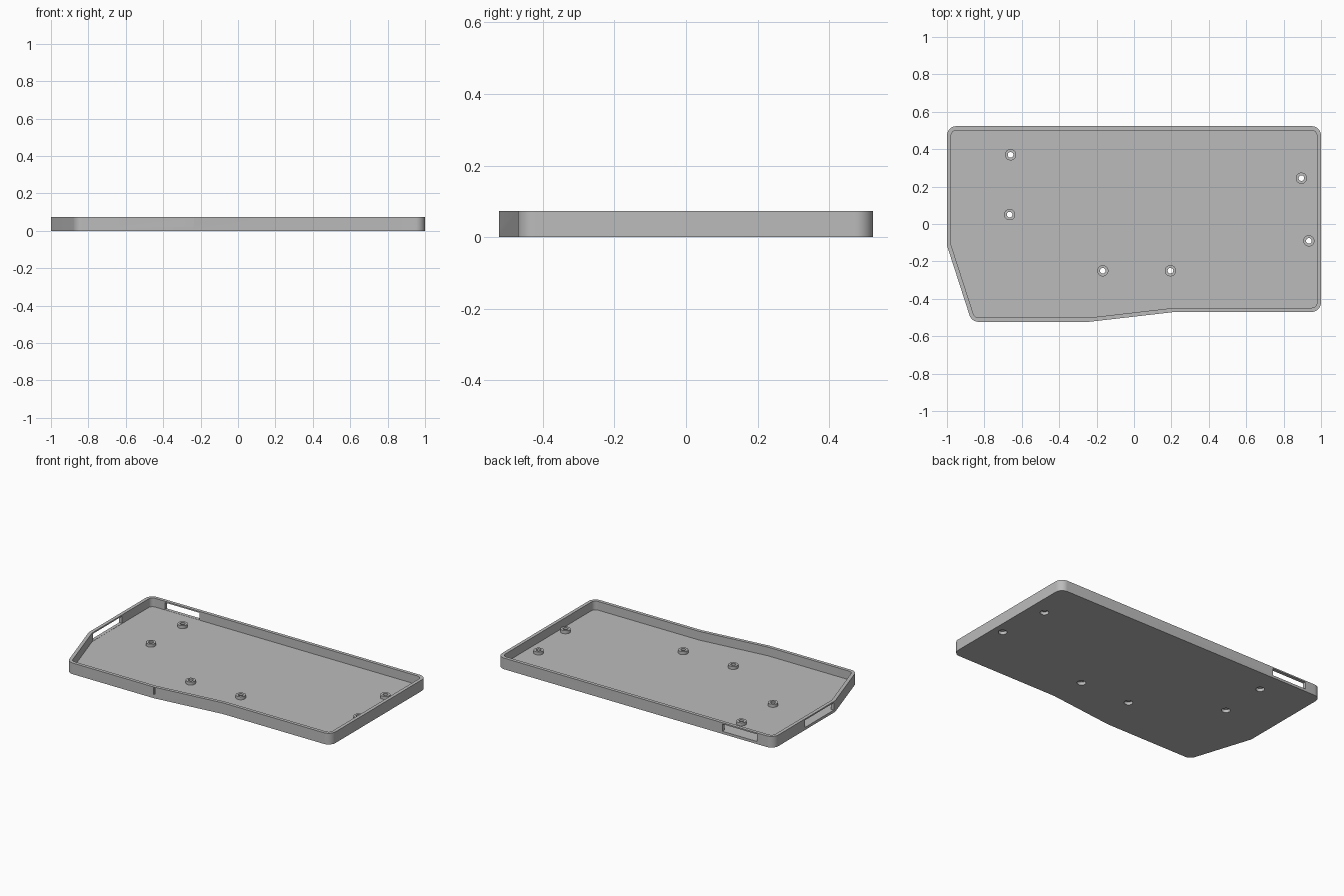
import bpy, bmesh, math
from mathutils import Vector

cube = bpy.data.objects.get("Cube")
if cube:
    bpy.data.objects.remove(cube, do_unlink=True)

HEIGHT, FLOOR, WALL = 0.073, 0.016, 0.022
BOSS_TOP, RECESS_TOP = 0.036, 0.02
BOSS_R, RECESS_R, HOLE_R = 0.03, 0.026, 0.015

grey = bpy.data.materials.new("plain grey")
grey.use_nodes = True
grey.diffuse_color = (0.5, 0.5, 0.5, 1)
grey.node_tree.nodes["Principled BSDF"].inputs["Base Color"].default_value = (0.5, 0.5, 0.5, 1)

# Sharp corners of the case outline, counter-clockwise, with corner radius
OUTLINE = [(-0.868, -0.523, 0.05), (-0.24, -0.523, 0), (0.22, -0.47, 0), (1, -0.47, 0.05),
           (1, 0.523, 0.05), (-1, 0.523, 0.05), (-1, -0.115, 0.03)]


def rounded_outline(inset):
    """Offset the outline inwards and round its corners."""
    n = len(OUTLINE)
    pts = [Vector(p[:2]) for p in OUTLINE]
    sharp = []
    for i in range(n):
        a = (pts[i] - pts[i - 1]).normalized()
        b = (pts[(i + 1) % n] - pts[i]).normalized()
        na, nb = Vector((-a.y, a.x)), Vector((-b.y, b.x))
        sharp.append(pts[i] + (na + nb) * inset / (1 + na.dot(nb)))
    result = []
    for i, p in enumerate(sharp):
        r = OUTLINE[i][2] - inset
        if r <= 0:
            result.append(p)
            continue
        a = (p - sharp[i - 1]).normalized()
        b = (sharp[(i + 1) % n] - p).normalized()
        turn = math.atan2(a.x * b.y - a.y * b.x, a.dot(b))
        start = p - a * r * math.tan(turn / 2)
        centre = start + Vector((-a.y, a.x)) * r
        base = math.atan2(start.y - centre.y, start.x - centre.x)
        for k in range(11):
            t = base + turn * k / 10
            result.append(centre + Vector((math.cos(t), math.sin(t))) * r)
    return result


def finish(name, bm):
    bmesh.ops.recalc_face_normals(bm, faces=bm.faces[:])
    mesh = bpy.data.meshes.new(name)
    bm.to_mesh(mesh)
    bm.free()
    mesh.materials.append(grey)
    obj = bpy.data.objects.new(name, mesh)
    bpy.context.collection.objects.link(obj)
    return obj


def prism(name, points, z0, z1):
    bm = bmesh.new()
    face = bm.faces.new([bm.verts.new((p[0], p[1], z0)) for p in points])
    ext = bmesh.ops.extrude_face_region(bm, geom=[face])
    top = [v for v in ext["geom"] if isinstance(v, bmesh.types.BMVert)]
    bmesh.ops.translate(bm, verts=top, vec=(0, 0, z1 - z0))
    return finish(name, bm)


def circle(x, y, r, n=32):
    return [(x + r * math.cos(math.tau * k / n), y + r * math.sin(math.tau * k / n)) for k in range(n)]


def box(name, x0, x1, y0, y1, z0, z1):
    return prism(name, [(x0, y0), (x1, y0), (x1, y1), (x0, y1)], z0, z1)


def activate(obj):
    bpy.ops.object.select_all(action='DESELECT')
    obj.select_set(True)
    bpy.context.view_layer.objects.active = obj


def cut(target, cutter):
    cutter.hide_render = True
    activate(target)
    mod = target.modifiers.new("cut", 'BOOLEAN')
    mod.operation, mod.solver, mod.object = 'DIFFERENCE', 'EXACT', cutter
    bpy.ops.object.modifier_apply(modifier=mod.name)
    bpy.data.objects.remove(cutter, do_unlink=True)


def smooth(obj):
    activate(obj)
    bpy.ops.object.shade_smooth_by_angle(angle=math.radians(20))


# Hollow tray with floor and thin wall
tray = prism("case_tray", rounded_outline(0), 0, HEIGHT)
cut(tray, prism("cavity", rounded_outline(WALL), FLOOR, HEIGHT + 0.1))

# Port openings through the back and side walls
cut(tray, box("back_port", -0.88, -0.63, 0.49, 0.6, FLOOR + 0.001, 0.064))
cut(tray, box("side_port", -1.1, -0.97, -0.1, 0.2, FLOOR + 0.001, 0.064))

# Narrow groove outside the front wall, where it starts to slant
cut(tray, box("front_groove", -0.245, -0.236, -0.6, -0.515, 0.024, 0.069))

# Screw bosses, each with a screw-head recess below
BOSSES = [(-0.66, 0.37), (-0.665, 0.05), (-0.167, -0.25),
          (0.195, -0.25), (0.895, 0.245), (0.935, -0.09)]
for i, (x, y) in enumerate(BOSSES):
    cut(tray, prism("recess", circle(x, y, RECESS_R), -0.1, FLOOR + 0.1))
    boss = prism(f"screw_boss_{i + 1}", circle(x, y, BOSS_R), FLOOR, BOSS_TOP)
    cut(boss, prism("recess", circle(x, y, RECESS_R), -0.1, RECESS_TOP))
    cut(boss, prism("screw_hole", circle(x, y, HOLE_R), -0.1, 0.2))
    smooth(boss)
smooth(tray)
